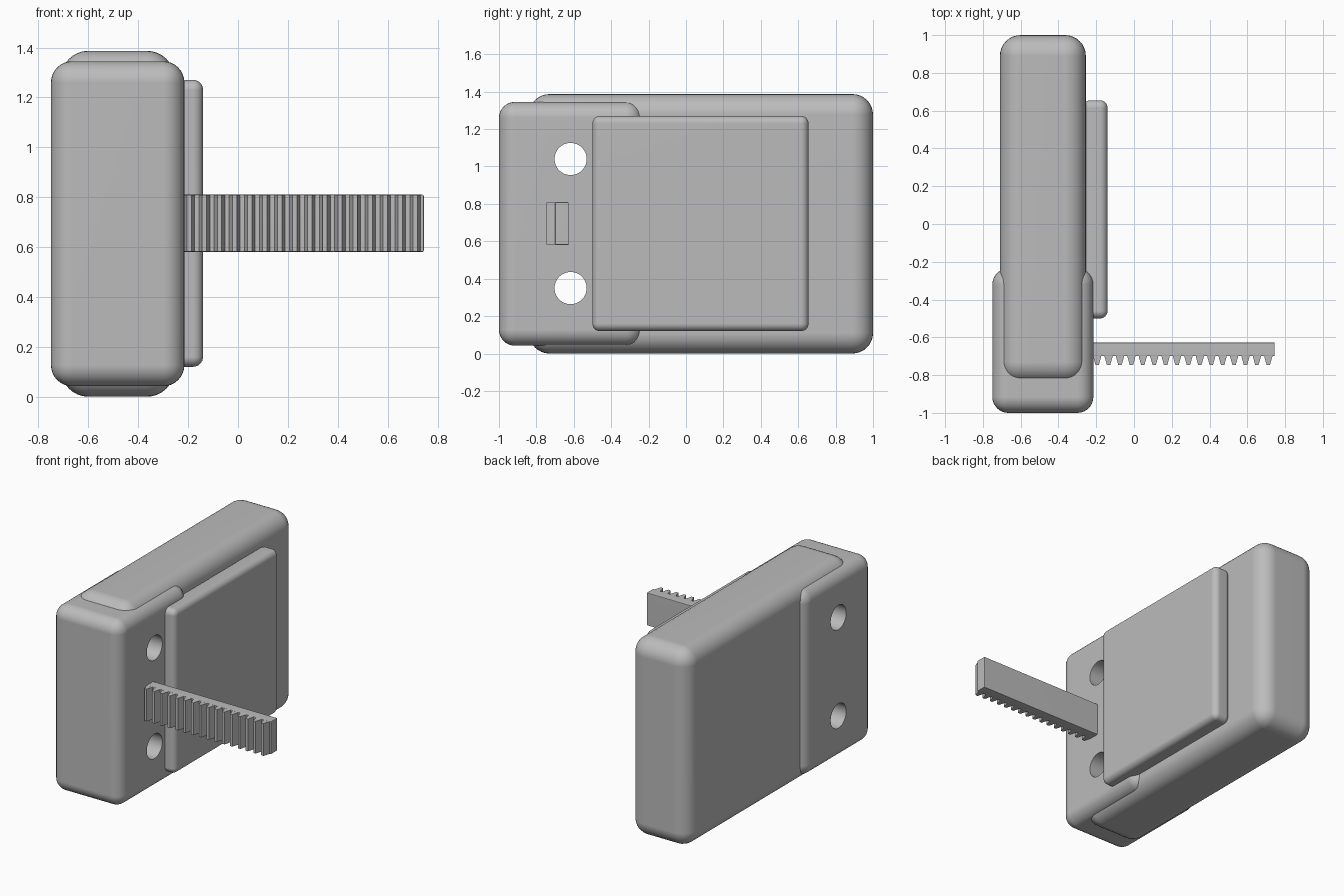
import bpy, bmesh, math
from mathutils import Matrix, Vector

cube = bpy.data.objects.get("Cube")
if cube:
    bpy.data.objects.remove(cube, do_unlink=True)

grey = bpy.data.materials.new("plain grey")
grey.use_nodes = True
GREY = (0.5, 0.5, 0.5, 1)
grey.diffuse_color = GREY
grey.node_tree.nodes["Principled BSDF"].inputs["Base Color"].default_value = GREY


def make_object(name, bm):
    bmesh.ops.recalc_face_normals(bm, faces=bm.faces)
    mesh = bpy.data.meshes.new(name)
    bm.to_mesh(mesh)
    bm.free()
    mesh.materials.append(grey)
    obj = bpy.data.objects.new(name, mesh)
    bpy.context.collection.objects.link(obj)
    return obj


def activate(obj):
    bpy.ops.object.select_all(action='DESELECT')
    obj.select_set(True)
    bpy.context.view_layer.objects.active = obj


def finish(obj):
    """Smooth the rounded edges while keeping the large faces flat."""
    activate(obj)
    bpy.ops.object.shade_smooth_by_angle(angle=math.radians(35))
    obj.modifiers.new("flat faces", 'WEIGHTED_NORMAL').keep_sharp = True


def rounded_box(name, low, high, radius, segments=8):
    low, high = Vector(low), Vector(high)
    bm = bmesh.new()
    bmesh.ops.create_cube(bm, size=1, matrix=Matrix.Translation((low + high) / 2)
                          @ Matrix.Diagonal((*(high - low), 1)))
    bmesh.ops.bevel(bm, geom=bm.edges[:], offset=radius, segments=segments,
                    profile=0.5, affect='EDGES')
    return make_object(name, bm)


# Main housing, front clamp block and side plate
housing = rounded_box("housing", (-0.71, -0.84, 0), (-0.255, 1, 1.387), 0.11)
front_block = rounded_box("front_block", (-0.75, -1, 0.042), (-0.215, -0.235, 1.345), 0.085)
side_plate = rounded_box("side_plate", (-0.27, -0.5, 0.12), (-0.14, 0.655, 1.27), 0.04)

# Two bolt holes through the block and housing
bm = bmesh.new()
for z in (0.35, 1.04):
    bmesh.ops.create_cone(bm, cap_ends=True, segments=48, radius1=0.086, radius2=0.086,
                          depth=1, matrix=Matrix.Translation((-0.48, -0.617, z))
                          @ Matrix.Rotation(math.pi / 2, 4, 'Y'))
hole_cutter = make_object("hole_cutter", bm)
hole_cutter.hide_render = True
for obj in (housing, front_block):
    cut = obj.modifiers.new("bolt holes", 'BOOLEAN')
    cut.operation = 'DIFFERENCE'
    cut.solver = 'EXACT'
    cut.object = hole_cutter
    activate(obj)
    bpy.ops.object.modifier_apply(modifier=cut.name)
bpy.data.objects.remove(hole_cutter, do_unlink=True)

for obj in (housing, front_block, side_plate):
    finish(obj)

# Toothed rack: bar with a row of tapered teeth on its front
RACK_LOW, RACK_HIGH = 0.58, 0.81
rack_bar = rounded_box("rack_bar", (-0.25, -0.7, RACK_LOW), (0.745, -0.627, RACK_HIGH), 0.006, 2)
finish(rack_bar)

bm = bmesh.new()
tooth = ((-0.023, -0.69), (-0.021, -0.703), (-0.009, -0.746),
         (0.009, -0.746), (0.021, -0.703), (0.023, -0.69))
for i in range(16):
    x = -0.195 + i * 0.0604
    face = bm.faces.new([bm.verts.new((x + dx, y, RACK_LOW + 0.002)) for dx, y in tooth])
    side = bmesh.ops.extrude_face_region(bm, geom=[face])
    bmesh.ops.translate(bm, vec=(0, 0, RACK_HIGH - RACK_LOW - 0.004),
                        verts=[v for v in side["geom"] if isinstance(v, bmesh.types.BMVert)])
make_object("rack_teeth", bm)
